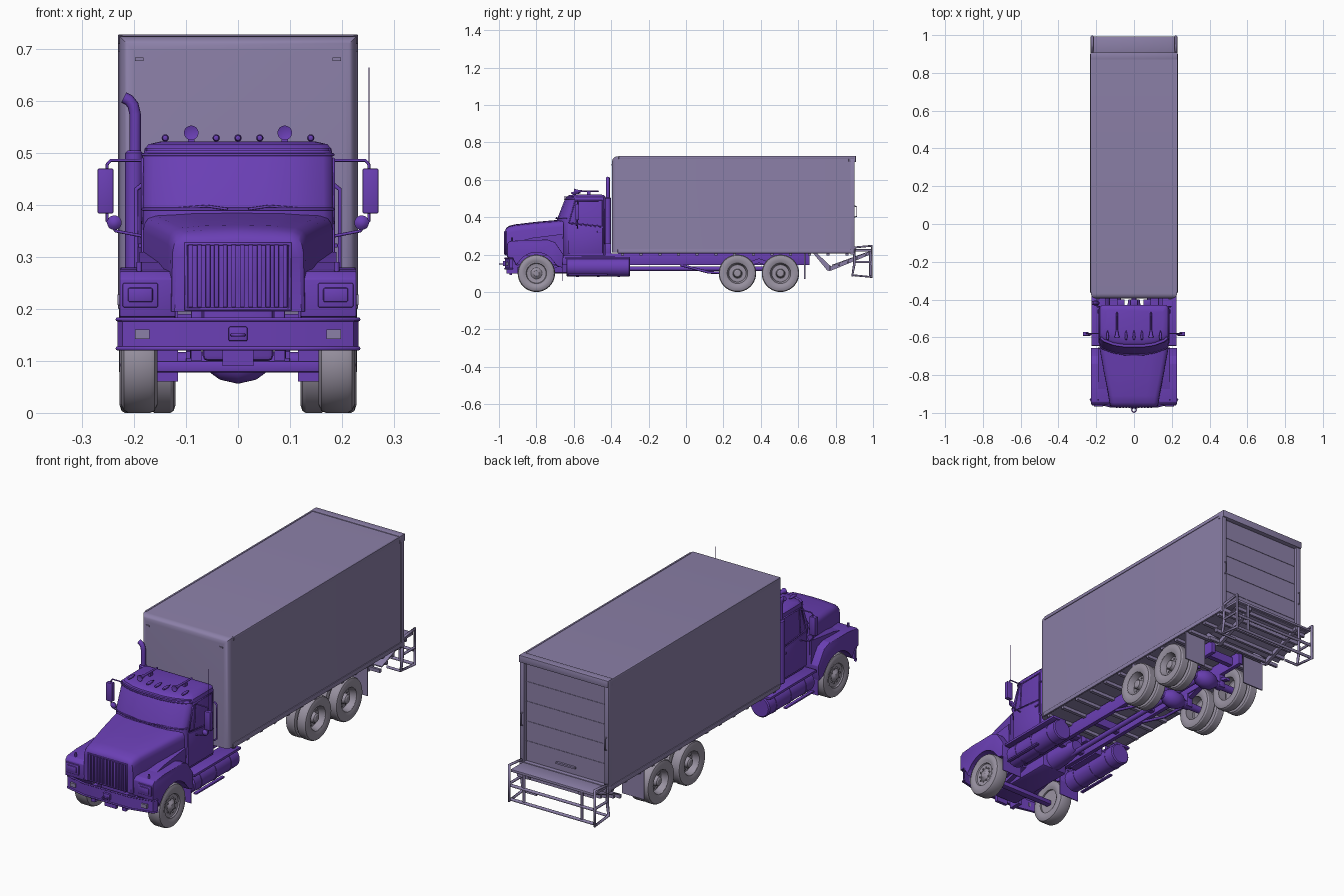
import bpy, bmesh, math
from mathutils import Vector
from math import sin, cos, pi, radians


def material(name, rgb):
    m = bpy.data.materials.new(name)
    m.diffuse_color = (*rgb, 1)
    return m


PURPLE = material("purple_paint", (0.145, 0.05, 0.46))
LAV = material("lavender_grey", (0.26, 0.215, 0.39))
TYRE = material("pale_grey", (0.32, 0.29, 0.36))


def finish(name, bm, mat, mirror=False):
    bmesh.ops.remove_doubles(bm, verts=bm.verts[:], dist=1e-5)
    bmesh.ops.recalc_face_normals(bm, faces=bm.faces[:])
    me = bpy.data.meshes.new(name)
    bm.to_mesh(me)
    bm.free()
    ob = bpy.data.objects.new(name, me)
    bpy.context.collection.objects.link(ob)
    me.materials.append(mat)
    if mirror:
        ob.modifiers.new("mirror", 'MIRROR').use_mirror_merge = False
    return ob


def bevel(bm, edges, w, seg=2):
    bmesh.ops.bevel(bm, geom=edges, offset=w, segments=seg, profile=0.5, affect='EDGES')


def box(name, x, y, z, mat=PURPLE, bev=0, mirror=False):
    bm = bmesh.new()
    bmesh.ops.create_cube(bm, size=1)
    for v in bm.verts:
        v.co = [(a[0] + a[1]) / 2 + c * (a[1] - a[0]) for a, c in zip((x, y, z), v.co)]
    if bev:
        bevel(bm, bm.edges[:], bev)
    return finish(name, bm, mat, mirror)


def loft(name, rings, mat=PURPLE, mirror=False, bev=0, caps=True):
    bm = bmesh.new()
    vs = [[bm.verts.new(p) for p in r] for r in rings]
    n = len(vs[0])
    for a, b in zip(vs, vs[1:]):
        for i in range(n):
            bm.faces.new((a[i], a[(i + 1) % n], b[(i + 1) % n], b[i]))
    if caps:
        bm.faces.new(vs[0])
        bm.faces.new(vs[-1])
    if bev:
        bevel(bm, bm.edges[:], bev)
    return finish(name, bm, mat, mirror)


def prism(name, yz, x0, x1, mat=PURPLE, mirror=False, bev=0):
    return loft(name, [[(x, y, z) for y, z in yz] for x in (x0, x1)], mat, mirror, bev)


def lathe(name, prof, origin, axis='x', mat=PURPLE, mirror=False, n=32):
    """Profile points are (offset along axis, radius)."""
    rings = []
    for a, r in prof:
        ring = []
        for i in range(n):
            c, s = r * cos(2 * pi * i / n), r * sin(2 * pi * i / n)
            p = {'x': (a, c, s), 'y': (c, a, s), 'z': (c, s, a)}[axis]
            ring.append(Vector(origin) + Vector(p))
        rings.append(ring)
    return loft(name, rings, mat, mirror, caps=prof[0][1] > 0 and prof[-1] != prof[0])


def tube(name, pts, r, mat=PURPLE, mirror=False, cyclic=False):
    cu = bpy.data.curves.new(name, 'CURVE')
    cu.dimensions, cu.bevel_depth, cu.bevel_resolution, cu.use_fill_caps = '3D', r, 2, True
    for s in ((1, -1) if mirror else (1,)):
        sp = cu.splines.new('POLY')
        sp.points.add(len(pts) - 1)
        for q, p in zip(sp.points, pts):
            q.co = (p[0] * s, p[1], p[2], 1)
        sp.use_cyclic_u = cyclic
    ob = bpy.data.objects.new(name, cu)
    bpy.context.collection.objects.link(ob)
    cu.materials.append(mat)


# Cargo box with rounded front edges, rear door frame and trim
bm = bmesh.new()
bmesh.ops.create_cube(bm, size=1)
for v in bm.verts:
    v.co = (v.co.x * 0.456, 0.245 + v.co.y * 1.28, 0.468 + v.co.z * 0.514)
bevel(bm, [e for e in bm.edges if all(v.co.y < 0 for v in e.verts)
           and any(v.co.z > 0.5 for v in e.verts)], 0.028, 6)
finish("cargo_box", bm, LAV)
box("box_bottom_rail", (0.222, 0.232), (-0.365, 0.9), (0.207, 0.228), LAV, 0.002, True)
box("box_top_rail", (0.222, 0.231), (-0.36, 0.9), (0.71, 0.727), LAV, 0.002, True)
box("rear_post", (0.208, 0.231), (0.88, 0.902), (0.207, 0.727), LAV, 0.002, True)
box("rear_header", (-0.231, 0.231), (0.87, 0.908), (0.695, 0.728), LAV, 0.002)
box("rear_sill", (-0.231, 0.231), (0.88, 0.905), (0.2, 0.232), LAV, 0.002)
for i in range(1, 5):
    z = 0.232 + i * 0.0926
    box("roll_door_seam", (-0.208, 0.208), (0.884, 0.887), (z - 0.001, z + 0.001), LAV)
box("door_latch", (-0.05, 0.05), (0.884, 0.895), (0.262, 0.27), LAV)
tube("rear_grab_handle", [(0.218, 0.9, 0.40), (0.218, 0.913, 0.405), (0.218, 0.913, 0.455), (0.218, 0.9, 0.46)], 0.003, LAV, True)
for x in (-0.19, 0.19):
    box("box_front_light", (x - 0.008, x + 0.008), (-0.399, -0.39), (0.677, 0.684), LAV)
for i in range(13):
    y = -0.34 + i * 0.1
    box("floor_cross_beam", (-0.222, 0.222), (y - 0.008, y + 0.008), (0.196, 0.213), LAV)

# Rear lift gate and step frame
box("gate_deck", (-0.215, 0.215), (0.9, 0.992), (0.217, 0.229), LAV, 0.002)
tube("gate_end_frame", [(0.222, 0.9, 0.238), (0.222, 0.993, 0.247), (0.222, 0.993, 0.08), (0.222, 0.89, 0.09), (0.222, 0.9, 0.15)], 0.007, LAV, True, True)
tube("gate_step", [(0.222, 0.9, 0.16), (0.222, 0.993, 0.16)], 0.006, LAV, True)
tube("gate_inner_post", [(0.15, 0.985, 0.222), (0.15, 0.985, 0.085)], 0.006, LAV, True)
for z in (0.085, 0.15):
    tube("gate_rear_bar", [(-0.222, 0.985, z), (0.222, 0.985, z)], 0.007, LAV)
tube("gate_lower_rung", [(0.15, 0.89, 0.088), (0.222, 0.89, 0.088)], 0.006, LAV, True)
prism("gate_arm", [(0.68, 0.207), (0.70, 0.207), (0.775, 0.137), (0.985, 0.217), (0.985, 0.2), (0.77, 0.112), (0.755, 0.115)], 0.13, 0.145, LAV, True)
for i in range(5):
    y = 0.77 + i * 0.048
    z = 0.128 + i * 0.018
    box("gate_cross_bar", (-0.2, 0.2), (y - 0.006, y + 0.006), (z - 0.008, z + 0.008), LAV)
prism("folded_platform", [(0.78, 0.145), (0.98, 0.218), (0.98, 0.213), (0.78, 0.14)], -0.2, 0.2, LAV)
box("rear_mud_flap", (0.115, 0.228), (0.632, 0.638), (0.07, 0.21), LAV, 0, True)

# Wheels
def tyre(name, x, y, w):
    h = w / 2
    prof = [(-h * .8, .056), (-h, .07), (-h, .085), (-h * .85, .096), (-h * .6, .1), (h * .6, .1),
            (h * .85, .096), (h, .085), (h, .07), (h * .8, .056), (-h * .8, .056)]
    lathe(name, prof, (x, y, 0.1), 'x', TYRE, True, 40)


def rim(name, x, y, dish, hub):
    prof = [(-.05, .056), (0, .06), (0, .055), (-.006, .052), (dish, .046), (dish, .03),
            (dish + .004, .024), (hub - .004, .02), (hub, .014), (hub, 0)]
    lathe(name, prof, (x, y, 0.1), 'x', TYRE, True, 40)
    for i in range(10):
        a = 2 * pi * i / 10
        lathe("wheel_nut", [(dish - .002, .0035), (dish + .005, .0035)],
              (x, y + .034 * cos(a), .1 + .034 * sin(a)), 'x', TYRE, True, 6)


tyre("front_tyre", 0.19, -0.8, 0.07)
rim("front_rim", 0.22, -0.8, -0.008, 0.004)
for y in (0.275, 0.505):
    tyre("rear_outer_tyre", 0.2025, y, 0.051)
    tyre("rear_inner_tyre", 0.1455, y, 0.051)
    rim("rear_rim", 0.222, y, -0.03, -0.004)
    lathe("rear_axle", [(-.2, .016), (-.06, .018), (-.035, .036), (0, .044), (.035, .036), (.06, .018), (.2, .016)], (0, y, .1))
    box("axle_bracket", (0.07, 0.1), (y - .02, y + .02), (0.085, 0.16), PURPLE, 0.003, True)

# Chassis
box("frame_rail", (0.07, 0.09), (-0.93, 0.66), (0.145, 0.207), PURPLE, 0.002, True)
for y in (-0.45, -0.2, 0.05, 0.2, 0.39, 0.6):
    box("frame_cross_member", (-0.07, 0.07), (y - .012, y + .012), (0.155, 0.195))
lathe("drive_shaft", [(-0.55, .012), (0.56, .012)], (0, -0.05, 0.125), 'y')
prism("rear_spring_beam", [(0.22, .105), (0.39, .155), (0.56, .105), (0.56, .118), (0.39, .18), (0.22, .118)], 0.075, 0.1, mirror=True)
tube("radius_rod", [(0.08, -0.03, 0.145), (0.08, 0.12, 0.105), (0.08, 0.26, 0.1)], 0.007, mirror=True)
prism("front_leaf_spring", [(-0.92, .135), (-0.8, .105), (-0.68, .135), (-0.68, .145), (-0.8, .122), (-0.92, .145)], 0.07, 0.092, mirror=True)
box("front_axle_beam", (-0.17, 0.17), (-0.815, -0.785), (0.078, 0.1), PURPLE, 0.004)
box("engine_block", (-0.068, 0.068), (-0.92, -0.56), (0.1, 0.25), PURPLE, 0.01)
lathe("gearbox", [(-0.12, .05), (0, .045), (.1, .03)], (0, -0.5, 0.15), 'y')
box("front_mud_flap", (0.115, 0.222), (-0.664, -0.66), (0.06, 0.2), PURPLE, 0, True)

# Fuel tanks with straps and step
lathe("fuel_tank", [(-.17, 0), (-.17, .045), (-.165, .05), (.165, .05), (.17, .045), (.17, 0)], (0.172, -0.47, 0.132), 'y', mirror=True)
for y in (-0.58, -0.47, -0.36):
    lathe("tank_strap", [(-.007, .052), (.007, .052)], (0.172, y, 0.132), 'y', mirror=True)
box("tank_step", (0.15, 0.226), (-0.645, -0.30), (0.176, 0.188), PURPLE, 0.002, True)
box("lower_step", (0.21, 0.226), (-0.63, -0.42), (0.088, 0.096), PURPLE, 0.002, True)
box("tank_mount", (0.09, 0.13), (-0.56, -0.38), (0.14, 0.19), PURPLE, 0, True)


# Cab lofted upward with a bowed windscreen
def cab_ring(z, yf, w, yb=-0.43):
    half = [(w - .012, yb), (w, yb - .012), (w, yf + .055), (w - .004, yf + .043),
            (w - .018, yf + .03), (w * .6, yf + .01), (w * .3, yf + .002)]
    return [(x, y, z) for x, y in half] + [(-x, y, z) for x, y in reversed(half)]


loft("cab", [cab_ring(*a) for a in ((.195, -.665, .18), (.385, -.692, .183), (.40, -.687, .183), (.495, -.65, .182),
     (.508, -.642, .18), (.517, -.63, .172, -.438), (.522, -.60, .15, -.455))])
for z, yf in ((.392, -.692), (.497, -.652)):
    tube("windscreen_trim", cab_ring(z, yf, .183)[2:12], 0.003)
loft("sun_visor", [cab_ring(.504, -.655, .178, -.6), cab_ring(.51, -.653, .178, -.6)])
tube("windscreen_wiper", [(0.02, -0.695, 0.392), (0.06, -0.692, 0.398), (0.13, -0.672, 0.392)], 0.0025, mirror=True)

# Doors, windows, handles
prism("door_panel", [(-.632, .205), (-.632, .365), (-.445, .345), (-.445, .205)], 0.17, 0.187, mirror=True, bev=0.003)
tube("door_window_frame", [(.183, -.625, .37), (.183, -.593, .488), (.183, -.45, .488), (.183, -.45, .352)], 0.004, mirror=True, cyclic=True)
tube("window_divider", [(.183, -.585, .367), (.183, -.578, .487)], 0.003, mirror=True)
box("door_handle", (0.185, 0.192), (-0.475, -0.452), (0.318, 0.326), PURPLE, 0.002, True)
tube("cab_grab_rail", [(.183, -.437, .26), (.196, -.437, .27), (.196, -.437, .43), (.183, -.437, .44)], 0.004, mirror=True)


# Hood lofted from grille to cowl
def hood_ring(y, xb, xs, zs, zc):
    half = [(xb, .195), (xs, zs - .03), (xs - .003, zs - .014), (xs - .01, zs - .004),
            (xs - .024, zs + .002), (xs * .5, zc - .002), (0, zc)]
    return [(x, y, z) for x, z in half] + [(-x, y, z) for x, z in reversed(half[:-1])]


loft("hood", [hood_ring(*a) for a in ((-.966, .122, .118, .328, .332), (-.96, .128, .126, .338, .343), (-.945, .132, .13, .347, .354),
     (-.91, .137, .135, .354, .362), (-.8, .157, .157, .366, .375), (-.655, .182, .183, .378, .388))])
tube("grille_frame", [(-.1, -.967, .2), (-.1, -.967, .325), (.1, -.967, .325), (.1, -.967, .2)], 0.004, cyclic=True)
for i in range(12):
    x = -0.0908 + i * 0.0165
    box("grille_slat", (x - .0045, x + .0045), (-.974, -.96), (.203, .324), PURPLE, 0.0015)

# Fenders with wheel arch and headlights
arch = [(-.8 + .115 * cos(radians(a)), .1 + .115 * sin(radians(a))) for a in range(20, 161, 14)]
prism("front_fender", [(-.925, .185), (-.956, .185), (-.956, .258), (-.942, .272), (-.87, .277), (-.74, .28),
      (-.70, .265), (-.655, .2), (-.66, .13)] + arch, 0.12, 0.228, mirror=True, bev=0.003)
prism("fender_shoulder", [(-.90, .27), (-.82, .29), (-.66, .31), (-.655, .2), (-.72, .25)], 0.12, 0.19, mirror=True)
box("headlight_bezel", (0.154, 0.222), (-.962, -.95), (.203, .25), PURPLE, 0.003, True)
box("headlight", (0.164, 0.212), (-.966, -.95), (.213, .241), PURPLE, 0.004, True)
tube("fender_marker", [(.19, -.93, .27), (.19, -.93, .29)], 0.005, mirror=True)

# Bumper swept back at the ends, with lights and tow ring
plan = [(-.232, -.925), (-.222, -.945), (-.12, -.968), (.12, -.968), (.222, -.945), (.232, -.925),
        (.225, -.925), (.216, -.938), (.12, -.958), (-.12, -.958), (-.216, -.938), (-.225, -.925)]
loft("front_bumper", [[(x, y, z) for x, y in plan] for z in (.122, .18)])
for z in (.124, .18):
    tube("bumper_lip", [(x, y, z) for x, y in plan[:6]], 0.004)
prism("bumper_light", [(-.962, .142), (-.962, .16), (-.945, .16), (-.945, .142)], 0.17, 0.198, LAV, True)
box("tow_block", (-.018, .018), (-.978, -.955), (.138, .166), PURPLE, 0.003)
tube("tow_ring", [(.012 * cos(i * pi / 8), -.985 + .012 * sin(i * pi / 8), .15) for i in range(16)], 0.003, cyclic=True)
box("bumper_bracket", (.07, .09), (-.96, -.9), (.1, .175), PURPLE, 0, True)
box("front_cross_plate", (-.03, .03), (-.945, -.93), (.09, .13))

# Mirrors and antenna
box("side_mirror", (0.24, 0.27), (-.592, -.572), (.384, .47), PURPLE, 0.002, True)
tube("mirror_arm", [(.18, -.58, .486), (.245, -.58, .486), (.252, -.58, .478), (.252, -.58, .37), (.235, -.58, .35), (.183, -.58, .34)], 0.003, mirror=True)
lathe("round_mirror", [(-.008, 0), (-.006, .008), (0, .014), (.006, .014), (.006, 0)], (0.238, -.585, .366), 'y', mirror=True, n=20)
tube("antenna", [(.252, -.575, .46), (.252, -.575, .665)], 0.001)

# Roof lights and horns
for x in (-.14, -.042, 0, .042, .14):
    lathe("roof_light", [(-.025, 0), (-.022, .005), (-.01, .007), (.01, .006), (.03, 0)], (x, -.59, .529), 'y', n=16)
lathe("roof_horn", [(-.025, 0), (-.03, .014), (-.015, .009), (.01, .005), (.1, .004), (.105, 0)], (.09, -.57, .539), 'y', mirror=True, n=20)
box("horn_bracket", (.084, .096), (-.53, -.51), (.515, .537), PURPLE, 0, True)

# Exhaust stack and air intake behind the cab
lathe("exhaust_muffler", [(0, .012), (.005, .017), (.295, .017), (.3, .012)], (-.2, -.418, .205), 'z', n=24)
tube("exhaust_pipe", [(-.198, -.418, .5), (-.198, -.418, .575), (-.202, -.418, .592), (-.21, -.418, .602), (-.22, -.418, .607)], 0.011)
for x in (-.07, 0, .07):
    box("cab_back_support", (x - .02, x + .02), (-.432, -.4), (.2, .26), PURPLE, 0.003)

# Smooth shading with sharp edges kept
for ob in bpy.context.collection.objects:
    if ob.type == 'MESH':
        ob.select_set(True)
        bpy.context.view_layer.objects.active = ob
bpy.ops.object.shade_smooth_by_angle(angle=radians(32))
